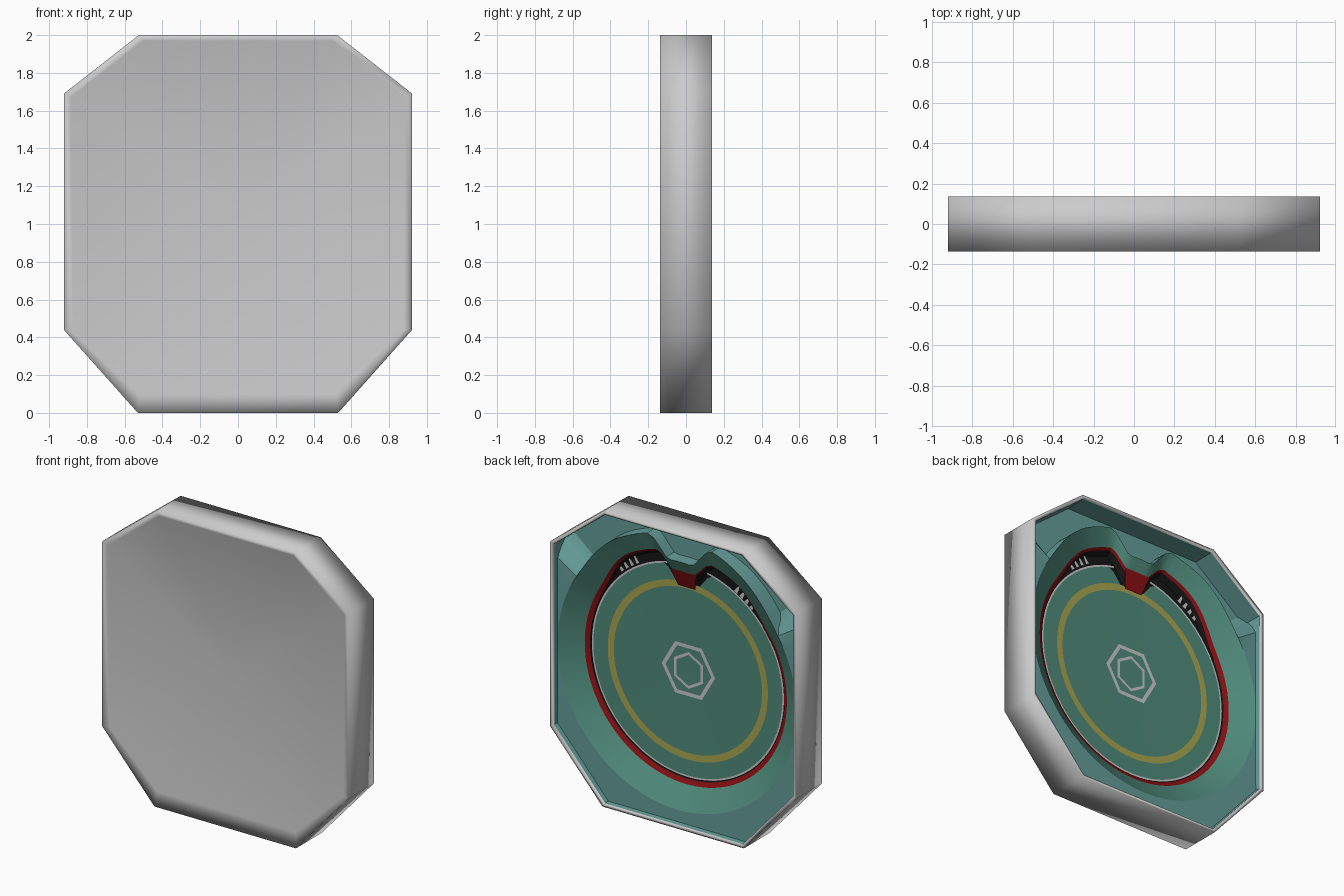
import bpy, bmesh, math
from math import sin, cos, pi, radians

if "Cube" in bpy.data.objects:
    bpy.data.objects.remove(bpy.data.objects["Cube"])


def material(name, rgb):
    m = bpy.data.materials.new(name)
    m.diffuse_color = (*rgb, 1)
    m.use_nodes = True
    m.node_tree.nodes["Principled BSDF"].inputs["Base Color"].default_value = m.diffuse_color
    return m


TEAL = material("teal", (0.08, 0.26, 0.20))
LIGHT = material("light_teal", (0.13, 0.34, 0.32))
RED = material("red", (0.26, 0.005, 0.007))
BLACK = material("black", (0.008, 0.008, 0.008))
WHITE = material("white", (0.6, 0.6, 0.6))
YELLOW = material("yellow", (0.4, 0.38, 0.08))


def loft(name, rings, mat=None, smooth=30):
    """Skin closed rings of (x, y, z); a one-point ring becomes a fan centre."""
    bm = bmesh.new()
    vs = [[bm.verts.new(p) for p in r] for r in rings]
    for a, b in zip(vs, vs[1:]):
        n = max(len(a), len(b))
        for i in range(n):
            j = (i + 1) % n
            if len(a) == 1:
                bm.faces.new((a[0], b[j], b[i]))
            elif len(b) == 1:
                bm.faces.new((a[i], a[j], b[0]))
            else:
                bm.faces.new((a[i], a[j], b[j], b[i]))
    me = bpy.data.meshes.new(name)
    bm.to_mesh(me)
    bm.free()
    ob = bpy.data.objects.new(name, me)
    bpy.context.collection.objects.link(ob)
    if mat:
        me.materials.append(mat)
    if smooth:
        bpy.ops.object.select_all(action='DESELECT')
        ob.select_set(True)
        bpy.context.view_layer.objects.active = ob
        bpy.ops.object.shade_smooth_by_angle(angle=radians(smooth))
    return ob


def octagon(half):
    """Mirror four right-hand points (x, z about centre), clockwise from the top."""
    return half + [(-x, z) for x, z in reversed(half)]


OUTER = octagon([(0.525, 1.0), (0.922, 0.69), (0.922, -0.56), (0.53, -1.0)])
FRONT_IN = octagon([(0.50, 0.97), (0.885, 0.67), (0.875, -0.56), (0.52, -0.90)])
BACK_IN = [(x * 0.975, z * 0.98) for x, z in OUTER]


def at(pts, y):
    return [(x, y, 1 + z) for x, z in pts]


# grey octagonal frame with the closed, nearly flat front (all smooth shaded)
loft("frame", [[(0.03, -0.11, 1.05)], at(FRONT_IN, -0.125), at(OUTER, -0.137),
               at(OUTER, 0.137), at(BACK_IN, 0.137), at(BACK_IN, 0.12)], smooth=180)

# polar sampling, including the octagon corner directions
ANGLES = sorted([2 * pi * i / 144 for i in range(144)]
                + [math.atan2(x, z) % (2 * pi) for x, z in BACK_IN])


def octagon_radius(t):
    dx, dz = sin(t), cos(t)
    best = 9
    for (x1, z1), (x2, z2) in zip(BACK_IN, BACK_IN[1:] + BACK_IN[:1]):
        ex, ez = x2 - x1, z2 - z1
        den = dx * ez - dz * ex
        if abs(den) > 1e-9:
            r = (x1 * ez - z1 * ex) / den
            if r > 0:
                best = min(best, r)
    return best


def step(a, b, v):
    k = min(1, max(0, (v - a) / (b - a)))
    return k * k * (3 - 2 * k)


def from_top(t):
    return abs(math.degrees((t + pi) % (2 * pi) - pi))


def lip(t, base, bulge, notch):
    """Circle with two bulges near the top and a notch between them."""
    d = from_top(t)
    r = base + bulge * (1 - step(28, 58, d))
    return notch + (r - notch) * step(6, 15, d)


def lip_y(t):
    """The lip stands a little higher around the bulges."""
    return 0.002 + 0.028 * (1 - step(35, 65, from_top(t)))


def pocket_y(t):
    """Behind the top of the ring the bowl drops into a deep pocket."""
    return 0.095 - 0.115 * (1 - step(50, 58, from_top(t)))


def polar(f, y):
    return [(f(t) * sin(t), y(t) if callable(y) else y, 1 + f(t) * cos(t))
            for t in ANGLES]


def ring_radius(t):
    return lip(t, 0.895, 0.04, 0.77)


# bowl: corner ledges with top pocket, sloping ring, red lip, black gutter
rim = polar(ring_radius, lambda t: 0.095 - 0.03 * (1 - step(8, 40, from_top(t))))
edge = polar(lambda t: lip(t, 0.757, 0.06, 0.69), lip_y)
band = polar(lambda t: lip(t, 0.727, 0.075, 0.672), lambda t: lip_y(t) - 0.014)
base = polar(lambda t: lip(t, 0.722, 0.055, 0.59), -0.02)
loft("bowl_wall", [polar(octagon_radius, 0.125),
                   polar(lambda t: octagon_radius(t) - 0.004, pocket_y),
                   polar(lambda t: ring_radius(t) + 0.002, pocket_y), rim], LIGHT)
loft("bowl_ring", [rim, edge], TEAL, 40)
loft("red_lip", [edge, band], RED)
loft("gutter", [band, base, polar(lambda t: lip(t, 0.71, 0, 0.57), -0.022)], BLACK)


def circle(r, y, n=72, turn=0):
    return [(r * sin(turn + 2 * pi * i / n), y, 1 + r * cos(turn + 2 * pi * i / n))
            for i in range(n)]


def floor_ring(name, r1, r2, mat, n=72, turn=0, lift=0.004):
    def y(r):
        return -0.033 + 0.011 * r / 0.715 + lift
    loft(name, [circle(r1, y(r1), n, turn), circle(r2, y(r2), n, turn)], mat, 0)


# shallow floor and its painted markings
loft("floor", [circle(0.715, -0.022), [(0, -0.033, 1)]], TEAL, 0)
floor_ring("edge_line", 0.72, 0.708, WHITE, lift=0.002)
floor_ring("yellow_ring", 0.60, 0.555, YELLOW)
floor_ring("outer_hexagon", 0.20, 0.172, WHITE, 6, pi / 6)
floor_ring("inner_hexagon", 0.125, 0.105, WHITE, 6)

# sloping red plate between the bulges
loft("red_plate", [[(-0.10, 0.032, 1.69), (0.10, 0.032, 1.69),
                    (0.065, -0.008, 1.57), (-0.065, -0.008, 1.57)],
                   [(0, 0.014, 1.63)]], RED)

# white bars in the gutter, mirrored left and right
for side in (-1, 1):
    for i in range(4):
        t = side * radians(30 + 3.6 * i)
        c, s = cos(t), sin(t)
        bar = [(u * c + r * s, -0.008, 1 + r * c - u * s)
               for u, r in ((-0.008, 0.785), (0.008, 0.785), (0.016, 0.73), (-0.016, 0.73))]
        mid = [tuple(sum(p[k] for p in bar) / 4 for k in range(3))]
        loft("gutter_bar", [bar, mid], WHITE, 0)
